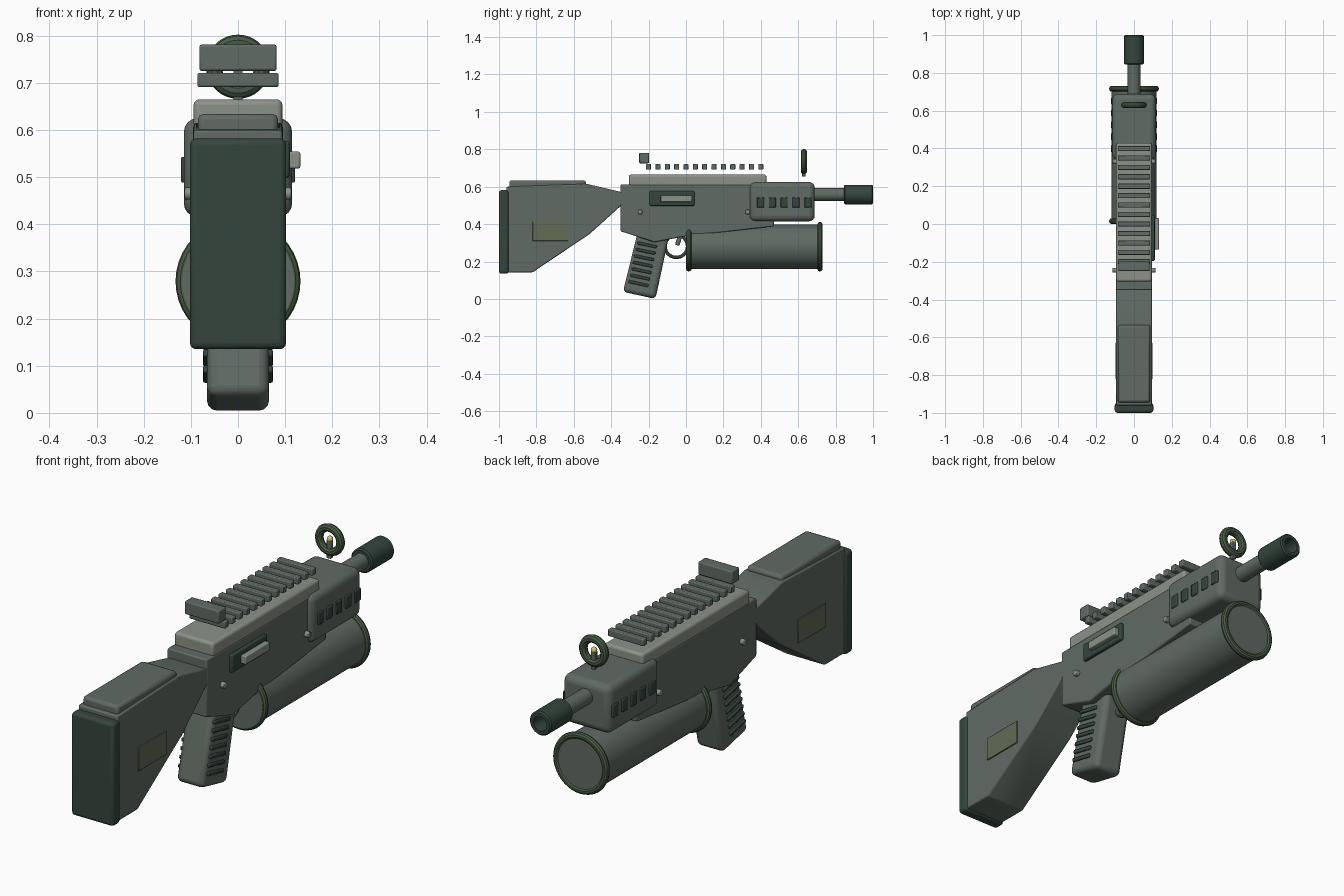
import bpy, bmesh, math
from mathutils import Matrix, Vector

if "Cube" in bpy.data.objects:
    bpy.data.objects.remove(bpy.data.objects["Cube"])


def mat(name, col):
    m = bpy.data.materials.new(name)
    m.diffuse_color = (*col, 1)
    m.use_nodes = True
    m.node_tree.nodes["Principled BSDF"].inputs["Base Color"].default_value = m.diffuse_color
    return m


BODY = mat("body_green_grey", (0.115, 0.145, 0.125))
LIGHT = mat("pale_metal", (0.26, 0.29, 0.245))
DARK = mat("dark_rubber", (0.035, 0.06, 0.048))
OLIVE = mat("olive_trim", (0.065, 0.105, 0.06))
PANEL = mat("olive_panel", (0.12, 0.145, 0.09))
BEAD = mat("sight_bead", (0.6, 0.55, 0.2))


def finish(name, bm, m, bevel=0, seg=2, smooth=True):
    bmesh.ops.recalc_face_normals(bm, faces=bm.faces[:])
    me = bpy.data.meshes.new(name)
    bm.to_mesh(me)
    bm.free()
    ob = bpy.data.objects.new(name, me)
    bpy.context.collection.objects.link(ob)
    me.materials.append(m)
    if bevel:
        b = ob.modifiers.new("bevel", 'BEVEL')
        b.width, b.segments = bevel, seg
        b.limit_method, b.angle_limit = 'ANGLE', math.radians(30)
    if smooth:
        bpy.ops.object.select_all(action='DESELECT')
        ob.select_set(True)
        bpy.context.view_layer.objects.active = ob
        bpy.ops.object.shade_smooth_by_angle(angle=math.radians(35))
    return ob


def box(name, x, y, z, m, bevel=0, seg=2, tilt=0):
    """Box from (min, max) ranges, optionally tilted about x."""
    bm = bmesh.new()
    c = Vector([sum(r) / 2 for r in (x, y, z)])
    s = [r[1] - r[0] for r in (x, y, z)]
    M = Matrix.Translation(c) @ Matrix.Rotation(tilt, 4, 'X') @ Matrix.Diagonal((*s, 1))
    bmesh.ops.create_cube(bm, size=1, matrix=M)
    return finish(name, bm, m, bevel, seg)


def slab(name, pts, hx, m, bevel=0, seg=2):
    """Side (y, z) profile extruded symmetrically across x."""
    bm = bmesh.new()
    a = [bm.verts.new((-hx, y, z)) for y, z in pts]
    b = [bm.verts.new((hx, y, z)) for y, z in pts]
    bm.faces.new(a)
    bm.faces.new(b)
    for i in range(len(a)):
        j = (i + 1) % len(a)
        bm.faces.new((a[i], a[j], b[j], b[i]))
    return finish(name, bm, m, bevel, seg)


def lathe(name, prof, z, m, n=32):
    """(radius, y) profile turned about an axis along y, ends capped."""
    bm = bmesh.new()
    rings = [[bm.verts.new((r * math.cos(2 * math.pi * i / n), y,
                            z + r * math.sin(2 * math.pi * i / n))) for i in range(n)]
             for r, y in prof]
    for p, q in zip(rings, rings[1:]):
        for i in range(n):
            j = (i + 1) % n
            bm.faces.new((p[i], p[j], q[j], q[i]))
    bm.faces.new(rings[0])
    bm.faces.new(rings[-1])
    return finish(name, bm, m)


def ring(name, centre, R, r, axis, m, n=36, k=10):
    """Torus with its axis along x or y."""
    bm = bmesh.new()
    vs = []
    for i in range(n):
        t = 2 * math.pi * i / n
        for j in range(k):
            f = 2 * math.pi * j / k
            d, h = R + r * math.cos(f), r * math.sin(f)
            p = (d * math.cos(t), h, d * math.sin(t)) if axis == 'Y' else (h, d * math.cos(t), d * math.sin(t))
            vs.append(bm.verts.new(Vector(p) + Vector(centre)))
    for i in range(n):
        for j in range(k):
            a, b = (i + 1) % n, (j + 1) % k
            bm.faces.new((vs[i*k+j], vs[a*k+j], vs[a*k+b], vs[i*k+b]))
    return finish(name, bm, m)


def both(name, x0, x1, y, z, m, **kw):
    for s, side in ((1, "right"), (-1, "left")):
        box(f"{name}_{side}", sorted((s * x0, s * x1)), y, z, m, **kw)


# Stock, cheek rest, butt pad and side panels
slab("stock", [(-0.96, 0.142), (-0.82, 0.142), (-0.515, 0.347), (-0.34, 0.505),
               (-0.34, 0.57), (-0.53, 0.615), (-0.96, 0.6)], 0.094, BODY, 0.006)
box("cheek_rest", (-0.085, 0.085), (-0.945, -0.535), (0.57, 0.634), BODY, 0.012)
box("butt_pad", (-0.102, 0.102), (-1.0, -0.948), (0.135, 0.582), DARK, 0.014, 3)
both("stock_panel", 0.08, 0.099, (-0.82, -0.63), (0.31, 0.412), PANEL, bevel=0.002)

# Receiver with pale top cover
slab("receiver", [(-0.35, 0.362), (-0.17, 0.303), (0.0, 0.335), (0.47, 0.388),
                  (0.47, 0.612), (-0.35, 0.612)], 0.095, BODY, 0.006)
box("top_cover", (-0.094, 0.094), (-0.305, 0.43), (0.6, 0.665), LIGHT, 0.012, 3)

# Top rail slats
for i in range(13):
    y = -0.2 + 0.05 * i
    box(f"rail_slat_{i + 1}", (-0.086, 0.086), (y - 0.0135, y + 0.0135), (0.691, 0.721), BODY, 0.004)

# Ejection port and bolt handle, right side only
box("ejection_port", (0.08, 0.11), (-0.195, 0.045), (0.498, 0.576), DARK, 0.006)
box("bolt", (0.095, 0.132), (-0.135, 0.032), (0.518, 0.554), LIGHT, 0.004)

# Receiver pins, passing through both sides
for i, y in enumerate((-0.245, 0.33)):
    bm = bmesh.new()
    bmesh.ops.create_cone(bm, cap_ends=True, segments=16, radius1=0.013, radius2=0.013, depth=0.226,
                          matrix=Matrix.Translation((0, y, 0.465)) @ Matrix.Rotation(math.pi / 2, 4, 'Y'))
    finish(f"receiver_pin_{i + 1}", bm, LIGHT, 0.003)

# Handguard with vents
box("handguard", (-0.115, 0.115), (0.34, 0.688), (0.415, 0.625), BODY, 0.03, 4)
for i in range(5):
    y = 0.398 + 0.0635 * i
    both(f"vent_{i + 1}", 0.1, 0.121, (y - 0.019, y + 0.019), (0.488, 0.543), DARK, bevel=0.004)

# Barrel and hollow muzzle
lathe("barrel", [(0.034, 0.6), (0.034, 0.87)], 0.558, BODY, 24)
lathe("muzzle", [(0.046, 0.845), (0.052, 0.851), (0.052, 0.994), (0.046, 1.0),
                 (0.032, 1.0), (0.032, 0.92)], 0.558, DARK)

# Under-barrel drum tube and its end rings
lathe("under_tube", [(0.119, 0.0), (0.119, 0.725)], 0.279, BODY, 40)
for n, y in (("rear", 0.015), ("front", 0.716)):
    ring(f"tube_ring_{n}", (0, y, 0.279), 0.118, 0.0145, 'Y', OLIVE, 40)

# Grip with ribs
slab("grip", [(-0.255, 0.37), (-0.09, 0.34), (-0.163, 0.0), (-0.337, 0.038)], 0.066, BODY, 0.022, 3)
for i in range(7):
    y, z = -0.209 - 0.0075 * i, 0.289 - 0.0345 * i
    both(f"grip_rib_{i + 1}", 0.055, 0.074, (y - 0.054, y + 0.054), (z - 0.008, z + 0.008),
         DARK, bevel=0.004, tilt=math.radians(-12))

# Trigger and guard
ring("trigger_guard", (0, -0.052, 0.282), 0.06, 0.009, 'X', BODY)
box("trigger", (-0.012, 0.012), (-0.048, -0.024), (0.285, 0.36), BODY, 0.005, tilt=math.radians(-18))

# Sights
box("rear_sight", (-0.082, 0.082), (-0.25, -0.198), (0.725, 0.781), BODY, 0.005)
ring("front_sight_ring", (0, 0.63, 0.734), 0.051, 0.017, 'Y', OLIVE)
box("front_sight_post", (-0.01, 0.01), (0.62, 0.64), (0.655, 0.735), BODY, 0.003)
bm = bmesh.new()
bmesh.ops.create_uvsphere(bm, u_segments=16, v_segments=8, radius=0.013,
                          matrix=Matrix.Translation((0, 0.63, 0.737)))
finish("front_sight_bead", bm, BEAD)
